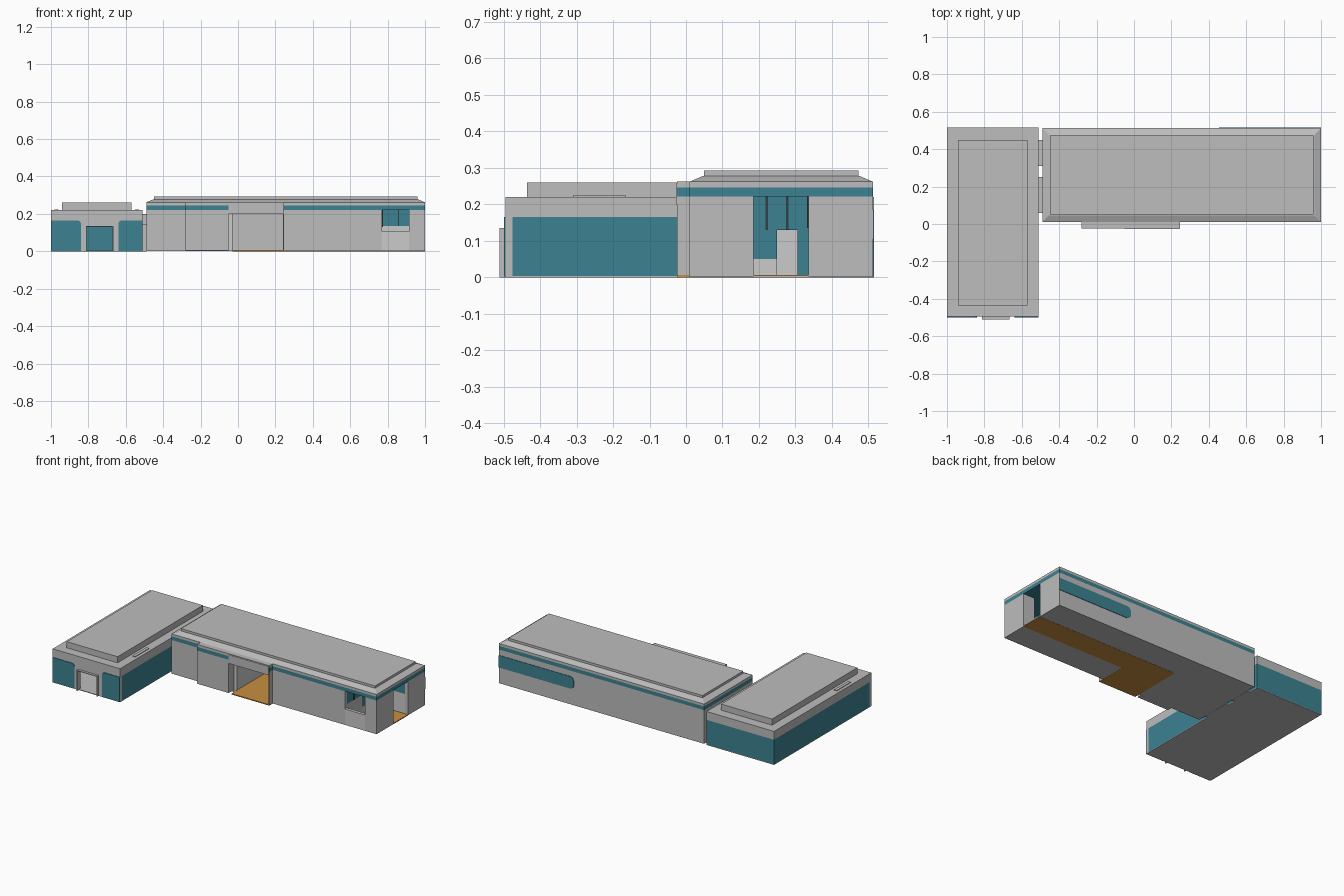
import bpy, bmesh, math

default = bpy.data.objects.get("Cube")
if default:
    bpy.data.objects.remove(default, do_unlink=True)


def material(name, rgb):
    m = bpy.data.materials.new(name)
    m.use_nodes = True
    colour = (*rgb, 1)
    m.diffuse_color = colour
    m.node_tree.nodes["Principled BSDF"].inputs["Base Color"].default_value = colour
    return m


GREY = material("wall grey", (0.51, 0.51, 0.51))
PALE = material("pale grey", (0.6, 0.6, 0.6))
TEAL = material("teal", (0.045, 0.225, 0.285))
ORANGE = material("orange floor", (0.58, 0.27, 0.05))
DARK = material("dark frame", (0.03, 0.05, 0.06))


def finish(name, bm, mat):
    bmesh.ops.recalc_face_normals(bm, faces=bm.faces)
    mesh = bpy.data.meshes.new(name)
    bm.to_mesh(mesh)
    bm.free()
    mesh.materials.append(mat)
    ob = bpy.data.objects.new(name, mesh)
    bpy.context.collection.objects.link(ob)
    return ob


def box(name, x, y, z, mat, taper=0):
    """Box between (min, max) pairs; taper pulls in the top edges."""
    bm = bmesh.new()
    bmesh.ops.create_cube(bm, size=1)
    for v in bm.verts:
        inset = taper if v.co.z > 0 else 0
        v.co = [(r[0] + i) if c < 0 else (r[1] - i)
                for c, r, i in zip(v.co, (x, y, z), (inset, inset, 0))]
    return finish(name, bm, mat)


def ring(name, x, y, z, mat, t=0.02, sides="FBLR"):
    """Hollow rectangle of walls, with the listed sides."""
    spans = {"F": (x, (y[0], y[0] + t)), "B": (x, (y[1] - t, y[1])),
             "R": ((x[0], x[0] + t), (y[0] + t, y[1] - t)),
             "L": ((x[1] - t, x[1]), (y[0] + t, y[1] - t))}
    for s in sides:
        box(name + "_" + s.lower(), *spans[s], z, mat)


def rounded_plate(name, flat, end, y, z, r, mat, top=True, bottom=False):
    """Thin upright plate, rounded at the corners beside x = end."""
    d = 1 if end > flat else -1
    pts = [(flat, z[0])]
    for on, zc, start in ((bottom, z[0] + r, -90), (top, z[1] - r, 0)):
        if on:
            for i in range(7):
                a = math.radians(start + i * 15)
                pts.append((end - d * r + d * r * math.cos(a), zc + r * math.sin(a)))
        else:
            pts.append((end, z[0] if start else z[1]))
    pts.append((flat, z[1]))
    bm = bmesh.new()
    face = bm.faces.new([bm.verts.new((px, y[0], pz)) for px, pz in pts])
    grown = bmesh.ops.extrude_face_region(bm, geom=[face])["geom"]
    bmesh.ops.translate(bm, vec=(0, y[1] - y[0], 0),
                        verts=[g for g in grown if isinstance(g, bmesh.types.BMVert)])
    return finish(name, bm, mat)


# Garage wing: hollow walls, teal below and grey above
GX, GY = (-1, -0.51), (-0.495, 0.515)
box("garage_floor", GX, GY, (0, 0.004), GREY)
ring("garage_lower_wall", GX, GY, (0.004, 0.165), TEAL, sides="BLR")
ring("garage_upper_wall", GX, GY, (0.165, 0.21), GREY)
box("garage_roof", GX, GY, (0.21, 0.22), GREY)
box("garage_roof_block", (-0.94, -0.57), (-0.435, 0.45), (0.22, 0.26), GREY)
front = (-0.495, -0.475)
box("garage_front_right", (-1, -0.81), front, (0.004, 0.165), GREY)
box("garage_front_left", (-0.67, -0.51), front, (0.004, 0.165), GREY)
box("garage_front_lintel", (-0.81, -0.67), front, (0.135, 0.165), GREY)
for side, flat, end in (("right", -1, -0.84), ("left", -0.51, -0.64)):
    rounded_plate("garage_front_panel_" + side, flat, end, (-0.499, -0.495),
                  (0.002, 0.165), 0.02, TEAL)
for side, x in (("right", -0.814), ("left", -0.67)):
    box("door_frame_" + side, (x, x + 0.004), (-0.511, -0.495), (0, 0.135), GREY)
box("door_frame_top", (-0.814, -0.666), (-0.511, -0.495), (0.131, 0.135), GREY)
for x in (-0.98, -0.55):
    box("roof_vent", (x, x + 0.02), (-0.31, -0.165), (0.22, 0.224), GREY)

# Links between the two wings
box("front_link", (-0.51, -0.49), (0.06, 0.25), (0, 0.145), GREY)
box("back_link", (-0.51, -0.49), (0.31, 0.45), (0, 0.2), GREY)

# Main hall floor, with the orange passage
HX, HY = (-0.49, 1), (0.01, 0.512)
WALL = (0.004, 0.222)
box("hall_floor", HX, HY, (0.001, 0.004), GREY)
box("passage_floor", (-0.03, 1), (0.185, 0.335), (0, 0.006), ORANGE)
box("entrance_floor", (-0.03, 0.245), (-0.025, 0.185), (0, 0.006), ORANGE)

# Main hall outer walls
box("front_wall_right", (-0.49, -0.28), (0.01, 0.03), WALL, GREY)
box("front_wall_left", (0.245, 0.77), (0.01, 0.03), WALL, GREY)
box("front_window_sill", (0.77, 0.915), (0.01, 0.03), (0.004, 0.105), PALE)
box("corner_pillar", (0.915, 1), (0.01, 0.185), WALL, GREY)
box("end_wall", (0.98, 1), (0.335, 0.492), WALL, GREY)
box("back_wall", HX, (0.492, 0.512), WALL, GREY)
box("link_end_wall", (-0.49, -0.47), (0.03, 0.492), WALL, GREY)
rounded_plate("back_stripe", 1, 0.455, (0.512, 0.515), (0.105, 0.185), 0.03,
              TEAL, top=True, bottom=True)

# Passage walls
box("passage_side_wall", (-0.05, -0.03), (0.03, 0.355), WALL, PALE)
box("entrance_side_wall", (0.245, 0.265), (0.03, 0.185), WALL, GREY)
box("passage_front_wall", (0.265, 0.77), (0.165, 0.185), WALL, GREY)
box("passage_back_wall", (-0.03, 0.76), (0.335, 0.355), WALL, GREY)
box("lobby_back_wall", (0.76, 0.98), (0.335, 0.355), (0.004, 0.135), PALE)
box("lobby_back_glazing", (0.76, 0.98), (0.335, 0.355), (0.135, 0.222), TEAL)

# Glazed screen with a doorway
SX = (0.76, 0.77)
box("screen_top", SX, (0.03, 0.335), (0.13, 0.222), TEAL)
box("screen_side_base", SX, (0.03, 0.165), (0.004, 0.13), GREY)
box("screen_base", SX, (0.185, 0.25), (0.006, 0.05), PALE)
box("screen_pane", SX, (0.185, 0.25), (0.05, 0.13), TEAL)
box("screen_jamb", SX, (0.305, 0.335), (0.006, 0.13), TEAL)
for y in (0.1, 0.218, 0.274):
    box("screen_mullion", (0.77, 0.774), (y, y + 0.007), (0.13, 0.222), DARK)
box("glazing_mullion", (0.855, 0.861), (0.331, 0.335), (0.135, 0.222), DARK)

# Entrance block and canopy
box("entrance_block", (-0.28, -0.05), (-0.025, 0.03), WALL, GREY)
box("entrance_jamb", (0.24, 0.245), (-0.025, 0.03), WALL, GREY)
box("canopy", (-0.05, 0.243), (-0.028, 0.01), (0.2, 0.257), GREY)

# Teal fascia, cornice and stepped roof
PX, PY = (-0.28, 0.245), (-0.025, 0.01)
for part, z, mat in (("fascia", (0.222, 0.246), TEAL), ("cornice", (0.246, 0.262), GREY)):
    box("hall_" + part, HX, HY, z, mat)
    box("entrance_" + part, PX, PY, z, mat)
box("roof_slope", HX, HY, (0.262, 0.277), GREY, taper=0.035)
box("roof_top", (-0.45, 0.96), (0.05, 0.472), (0.276, 0.292), GREY)
